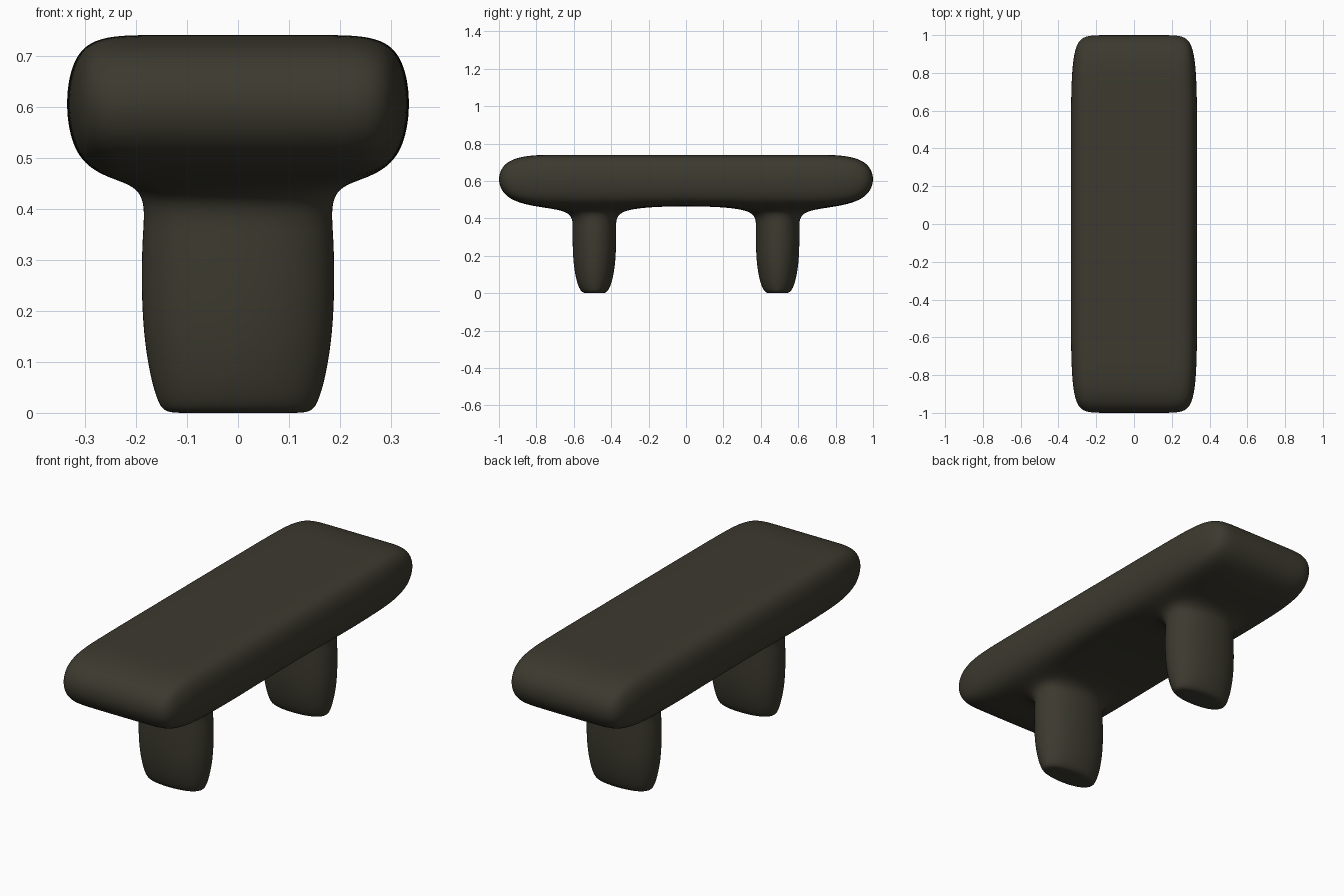
import bpy, bmesh

if "Cube" in bpy.data.objects:
    bpy.data.objects.remove(bpy.data.objects["Cube"])

bm = bmesh.new()

# Seat cage: columns across x, rows along y
xs = [-0.341, -0.19, 0.19, 0.341]
rows_top = [-1.015, -0.67, -0.365, 0, 0.365, 0.67, 1.015]
rows_low = [-1.015, -0.615, -0.365, 0, 0.365, 0.615, 1.015]


def layer(rows, height):
    grid = []
    for j, y in enumerate(rows):
        end = j in (0, len(rows) - 1)
        line = []
        for i, x in enumerate(xs):
            side = i in (0, 3)
            px = x * 0.96 if end and side else x
            line.append(bm.verts.new((px, y, height(side, end, y))))
        grid.append(line)
    return grid


def low_height(side, end, y):
    if side or end:
        return 0.472
    return 0.47 if y == 0 else 0.453


top = layer(rows_top, lambda side, end, y: 0.74)
low = layer(rows_low, low_height)
last = len(rows_top) - 1


def bridge(a, b):
    for k in range(4):
        n = (k + 1) % 4
        bm.faces.new((a[k], a[n], b[n], b[k]))


# Leg cage: rings run down from an opening in the underside
def leg(opening, cy):
    ring = opening
    for hx, hy, z in [(0.206, 0.127, 0.36), (0.207, 0.127, 0.15),
                      (0.17, 0.087, 0.0), (0.14, 0.04, 0.0)]:
        nxt = [bm.verts.new((sx * hx, cy + sy * hy, z))
               for sx, sy in ((-1, -1), (1, -1), (1, 1), (-1, 1))]
        bridge(ring, nxt)
        ring = nxt
    bm.faces.new(ring)


for j in range(last):
    for i in range(3):
        bm.faces.new((top[j][i], top[j][i + 1], top[j + 1][i + 1], top[j + 1][i]))
        quad = [low[j][i], low[j][i + 1], low[j + 1][i + 1], low[j + 1][i]]
        if i == 1 and j in (1, 4):
            leg(quad, -0.49 if j == 1 else 0.49)
        else:
            bm.faces.new(quad)
    # Long side walls
    for i in (0, 3):
        bm.faces.new((top[j][i], top[j + 1][i], low[j + 1][i], low[j][i]))

# End walls
for j in (0, last):
    for i in range(3):
        bm.faces.new((top[j][i], top[j][i + 1], low[j][i + 1], low[j][i]))

bmesh.ops.recalc_face_normals(bm, faces=bm.faces)
for f in bm.faces:
    f.smooth = True
mesh = bpy.data.meshes.new("bench")
bm.to_mesh(mesh)
bm.free()

bench = bpy.data.objects.new("bench", mesh)
bpy.context.collection.objects.link(bench)
sub = bench.modifiers.new("rounding", 'SUBSURF')
sub.levels = sub.render_levels = 4

# Dark olive finish
mat = bpy.data.materials.new("dark_olive")
mat.diffuse_color = (0.045, 0.042, 0.028, 1)
mat.use_nodes = True
mat.node_tree.nodes["Principled BSDF"].inputs["Base Color"].default_value = mat.diffuse_color
mesh.materials.append(mat)
